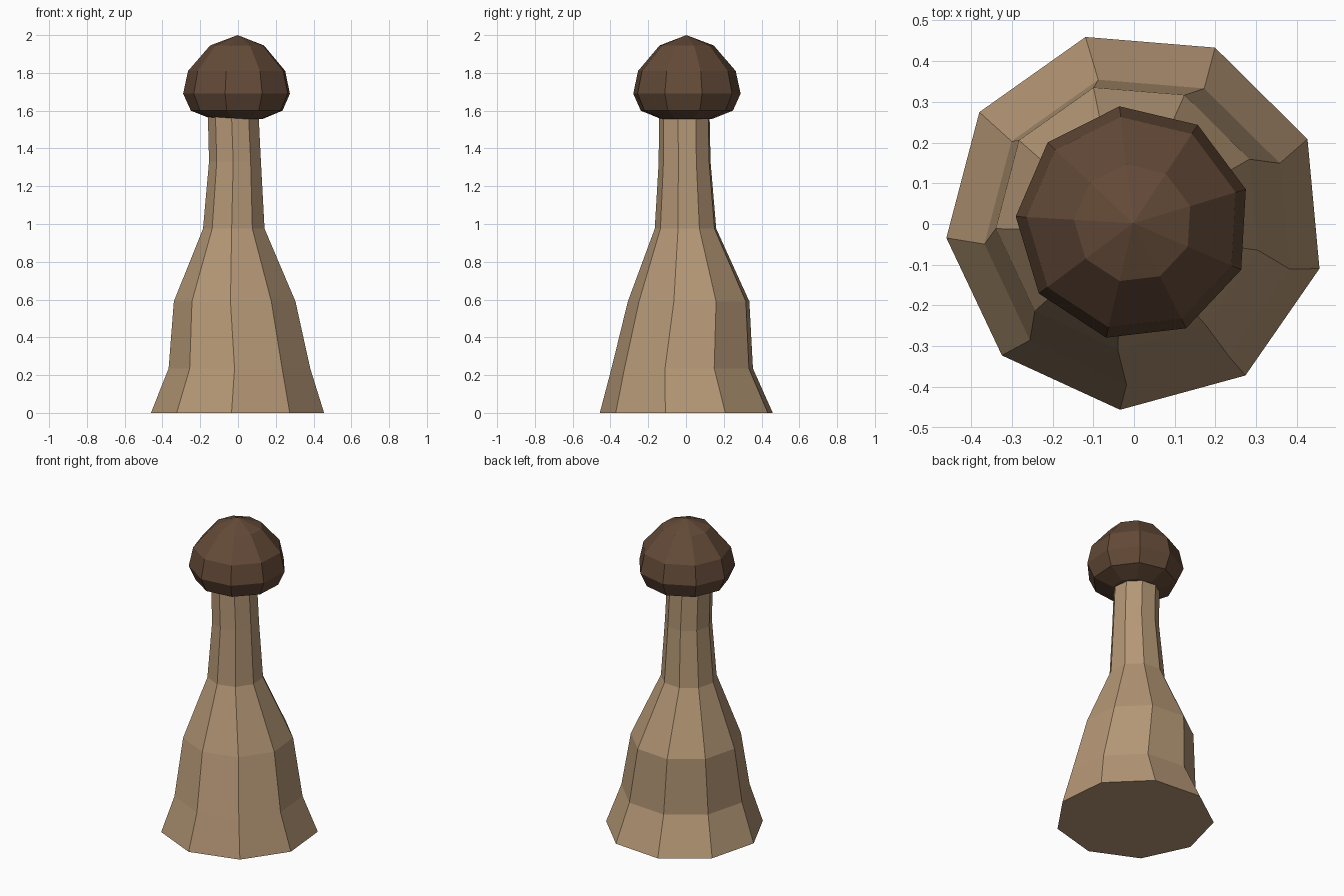
import bpy
import bmesh
from math import cos, sin, radians, tau

cube = bpy.data.objects.get("Cube")
if cube:
    bpy.data.objects.remove(cube, do_unlink=True)

SIDES = 9


def make_material(name, colour):
    mat = bpy.data.materials.new(name)
    mat.use_nodes = True
    mat.diffuse_color = (*colour, 1)
    mat.node_tree.nodes["Principled BSDF"].inputs["Base Color"].default_value = (*colour, 1)
    return mat


def lathe(name, rings, phase, material, apex=None):
    """Skin a stack of regular rings (x, y, z, radius), closed at both ends."""
    bm = bmesh.new()
    loops = []
    for x, y, z, radius in rings:
        angles = [radians(phase) + tau * k / SIDES for k in range(SIDES)]
        loops.append([bm.verts.new((x + radius * cos(a), y + radius * sin(a), z))
                      for a in angles])
    for low, high in zip(loops, loops[1:]):
        for k in range(SIDES):
            n = (k + 1) % SIDES
            bm.faces.new((low[k], low[n], high[n], high[k]))
    bm.faces.new(reversed(loops[0]))
    top = loops[-1]
    if apex:
        tip = bm.verts.new(apex)
        for k in range(SIDES):
            bm.faces.new((top[k], top[(k + 1) % SIDES], tip))
    else:
        bm.faces.new(top)
    bmesh.ops.recalc_face_normals(bm, faces=bm.faces)
    mesh = bpy.data.meshes.new(name)
    bm.to_mesh(mesh)
    bm.free()
    mesh.materials.append(material)
    obj = bpy.data.objects.new(name, mesh)
    bpy.context.collection.objects.link(obj)
    return obj


tan = make_material("tan stem", (0.46, 0.31, 0.18))
brown = make_material("dark brown cap", (0.125, 0.068, 0.039))

# Flared stem, each ring slightly off centre
stem_rings = [
    (0.004, 0.009, 0.0, 0.467),
    (0.013, -0.014, 0.235, 0.382),
    (-0.013, 0.019, 0.59, 0.328),
    (-0.02, 0.0, 0.975, 0.166),
    (-0.014, -0.005, 1.33, 0.14),
    (-0.023, -0.007, 1.57, 0.137),
]
lathe("stem", stem_rings, -94.7, tan)

# Rounded faceted cap
cap_profile = [(1.555, 0.135), (1.6, 0.248), (1.69, 0.289), (1.81, 0.263), (1.945, 0.146)]
cap_rings = [(-0.002, 0.002, z, r) for z, r in cap_profile]
lathe("cap", cap_rings, 16.7, brown, apex=(-0.002, 0.002, 2.0))
